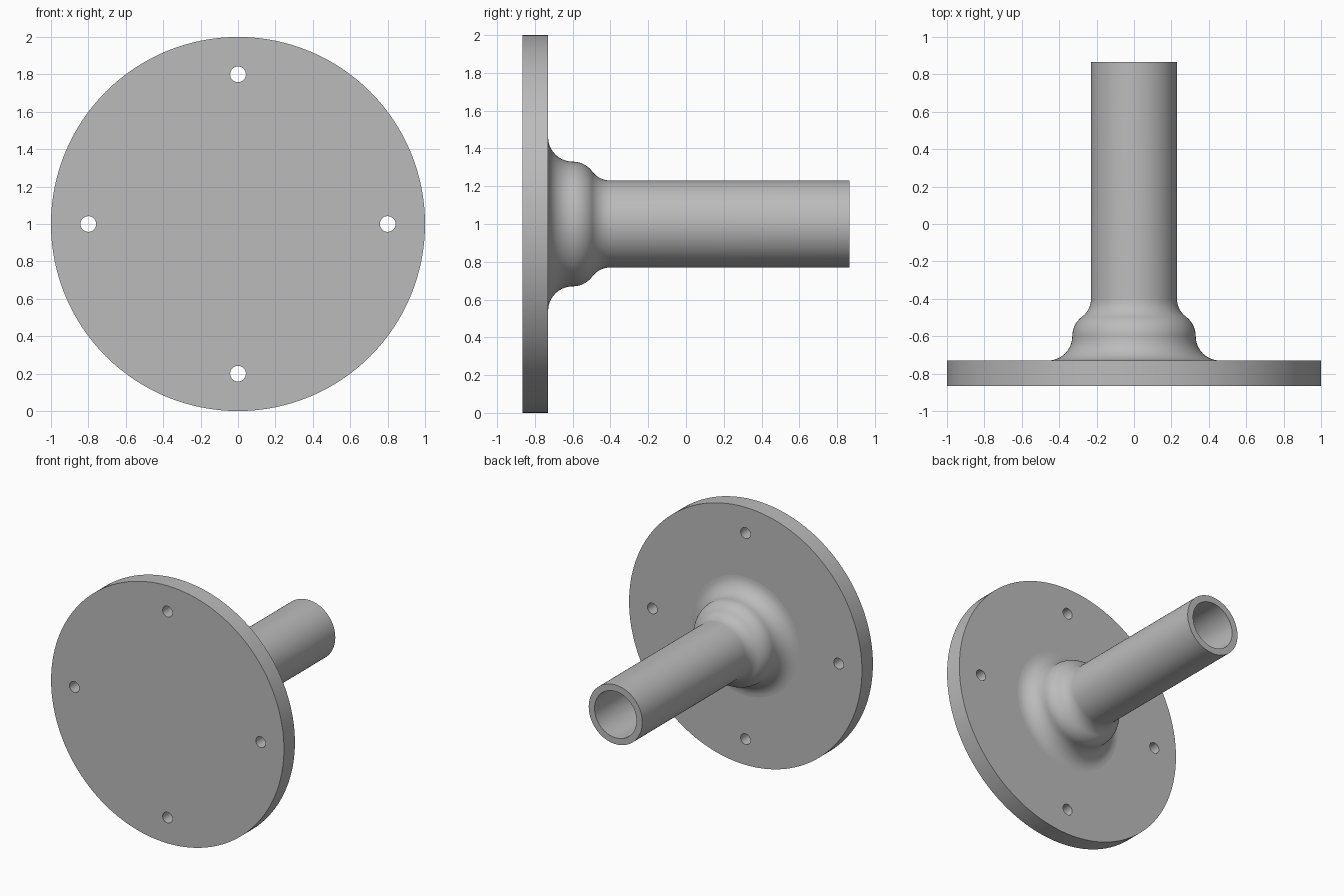
import bpy, bmesh
from math import pi, cos, sin, atan2, radians
from mathutils import Vector, Matrix

if "Cube" in bpy.data.objects:
    bpy.data.objects.remove(bpy.data.objects["Cube"], do_unlink=True)

steel = bpy.data.materials.new("grey steel")
steel.use_nodes = True
steel.diffuse_color = (0.5, 0.5, 0.5, 1)
steel.node_tree.nodes["Principled BSDF"].inputs["Base Color"].default_value = steel.diffuse_color

AXIS = Vector((0, 0, 1))      # centre of the part, axis along y
FRONT, BACK, END = -0.865, -0.73, 0.865


def finish(name, bm):
    mesh = bpy.data.meshes.new(name)
    bm.to_mesh(mesh)
    bm.free()
    obj = bpy.data.objects.new(name, mesh)
    bpy.context.collection.objects.link(obj)
    mesh.materials.append(steel)
    return obj


def cylinder(name, radius, y0, y1, sides, x=0, z=1):
    bm = bmesh.new()
    place = Matrix.Translation((x, (y0 + y1) / 2, z)) @ Matrix.Rotation(pi / 2, 4, "X")
    bmesh.ops.create_cone(bm, cap_ends=True, segments=sides, radius1=radius,
                          radius2=radius, depth=y1 - y0, matrix=place)
    return finish(name, bm)


def lathe(name, profile, sides):
    bm = bmesh.new()
    verts = [bm.verts.new((r, y, 1)) for r, y in profile]
    edges = [bm.edges.new(pair) for pair in zip(verts, verts[1:])]
    bmesh.ops.spin(bm, geom=verts + edges, cent=AXIS, axis=(0, 1, 0),
                   angle=2 * pi, steps=sides, use_merge=True)
    bmesh.ops.remove_doubles(bm, verts=bm.verts, dist=1e-5)
    bmesh.ops.recalc_face_normals(bm, faces=bm.faces)
    # The tube wall must face away from the axis
    wall = max(bm.faces, key=lambda f: f.calc_area())
    wall = max((f for f in bm.faces if f.calc_area() > 0.5 * wall.calc_area()),
               key=lambda f: (f.calc_center_median() - AXIS).xz.length)
    if wall.normal.dot(wall.calc_center_median() - AXIS) < 0:
        bmesh.ops.reverse_faces(bm, faces=bm.faces)
    return finish(name, bm)


def arc(cr, cy, radius, a0, a1, steps=10):
    return [(cr + radius * cos(a0 + (a1 - a0) * i / steps),
             cy + radius * sin(a0 + (a1 - a0) * i / steps)) for i in range(steps + 1)]


# Round flange with four bolt holes
flange = cylinder("flange", 1.0, FRONT, BACK, 128)
for i in range(4):
    a = i * pi / 2
    cutter = cylinder(f"bolt_hole_cutter_{i + 1}", 0.042, FRONT - 0.1, BACK + 0.1, 32,
                      0.8 * cos(a), 1 + 0.8 * sin(a))
    cutter.hide_render = True
    cutter.hide_set(True)
    cutter.display_type = "WIRE"
    cut = flange.modifiers.new("bolt_hole", "BOOLEAN")
    cut.operation, cut.solver, cut.object = "DIFFERENCE", "EXACT", cutter

# Apply the cuts, then drop the cutters
bpy.context.view_layer.update()
cut_mesh = bpy.data.meshes.new_from_object(
    flange.evaluated_get(bpy.context.evaluated_depsgraph_get()))
cutters = [m.object for m in flange.modifiers]
flange.modifiers.clear()
flange.data = cut_mesh
for cutter in cutters:
    bpy.data.objects.remove(cutter, do_unlink=True)

# Hollow pipe: flared root, rounded collar, fillet into the straight tube
bend = atan2(0.2, 0.15)
profile = arc(0.46, -0.6, 0.13, -pi / 2, -pi)
profile += arc(0.2, -0.6, 0.13, 0, bend)[1:]
profile += arc(0.35, -0.4, 0.12, bend + pi, pi)[1:]
profile += [(0.23, END), (0.18, END), (0.18, BACK)]
pipe = lathe("pipe", profile, 96)

for obj in (flange, pipe):
    bpy.ops.object.select_all(action="DESELECT")
    obj.select_set(True)
    bpy.context.view_layer.objects.active = obj
    bpy.ops.object.shade_smooth_by_angle(angle=radians(30))
